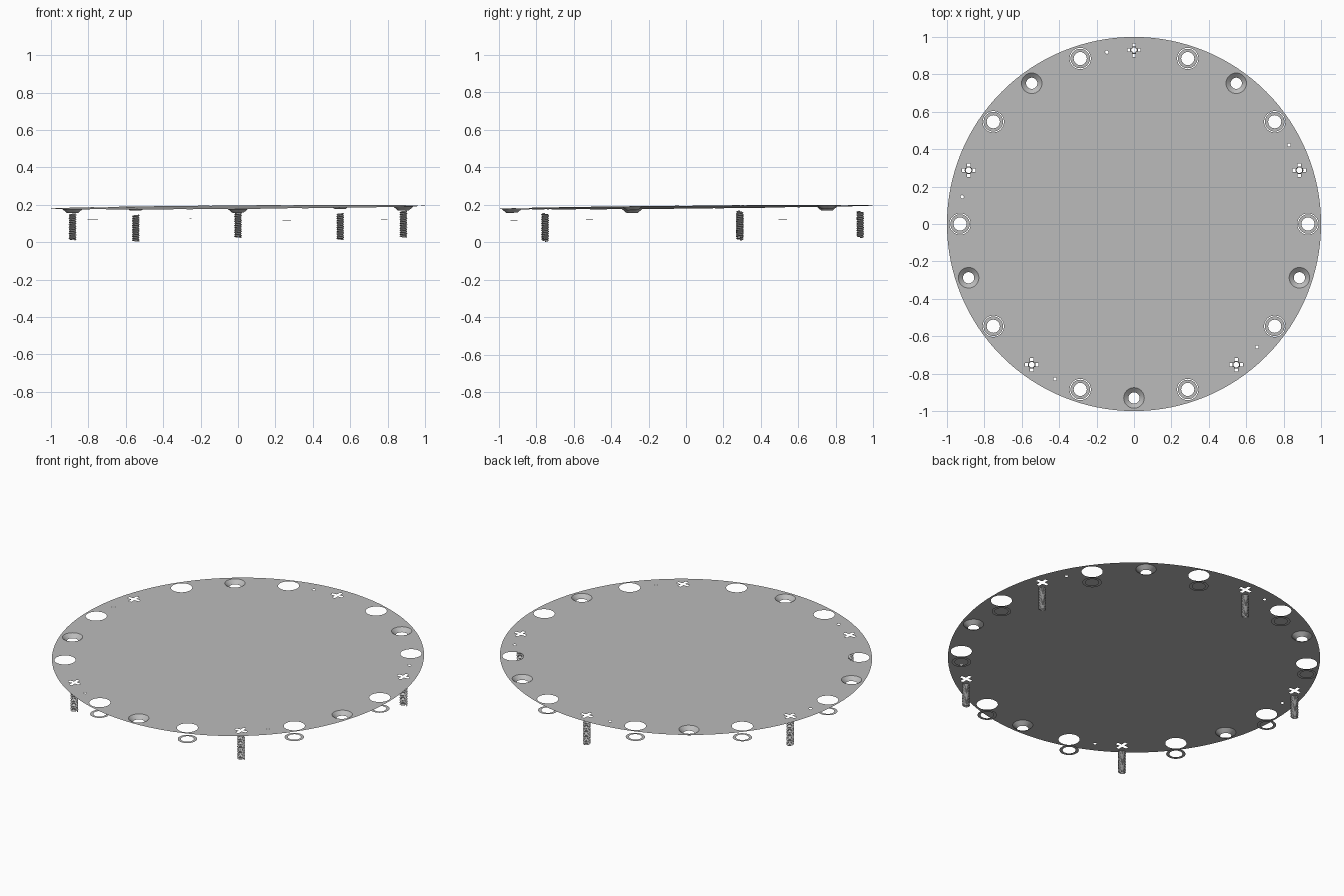
import bpy, bmesh
from math import sin, cos, pi, radians
from mathutils import Matrix, Vector

cube = bpy.data.objects.get("Cube")
if cube:
    bpy.data.objects.remove(cube)

grey = bpy.data.materials.new("plain grey")
grey.use_nodes = True
colour = (0.5, 0.5, 0.5, 1)
grey.diffuse_color = colour
grey.node_tree.nodes["Principled BSDF"].inputs["Base Color"].default_value = colour

# The whole assembly leans slightly about the plate centre
lean = Matrix(((1, 0, 0, 0), (0, 1, 0, 0), (0.008, 0.0095, 1, 0.187), (0, 0, 0, 1)))
RIM = 0.93


def spot(degrees):
    a = radians(degrees)
    return Vector((RIM * cos(a), RIM * sin(a), 0))


def circle(radius, centre=Vector(), sides=32):
    return [centre + Vector((radius * cos(2 * pi * i / sides),
                             radius * sin(2 * pi * i / sides), 0)) for i in range(sides)]


def cross(centre, arm=0.036, half=0.009):
    corner = [(arm, -half), (arm, half), (half, half)]
    points = []
    for k in range(4):
        turn = Matrix.Rotation(k * pi / 2, 3, 'Z')
        points += [centre + turn @ Vector((x, y, 0)) for x, y in corner]
    return points


def finish(bm, name, smooth=False):
    bm.transform(lean)
    mesh = bpy.data.meshes.new(name)
    bm.to_mesh(mesh)
    bm.free()
    mesh.materials.append(grey)
    obj = bpy.data.objects.new(name, mesh)
    bpy.context.collection.objects.link(obj)
    for poly in mesh.polygons:
        poly.use_smooth = smooth
    return obj


def sheet(name, loops):
    """Flat sheet bounded by the first loop, pierced by the others."""
    bm = bmesh.new()
    for loop in loops:
        verts = [bm.verts.new(p) for p in loop]
        for i, v in enumerate(verts):
            bm.edges.new((verts[i - 1], v))
    bmesh.ops.triangle_fill(bm, use_beauty=True, use_dissolve=False,
                            edges=bm.edges[:], normal=(0, 0, 1))
    for face in bm.faces:
        face.normal_update()
        if face.normal.z < 0:
            face.normal_flip()
    return finish(bm, name)


def tube(name, centre, rings, pitch=0.0, sides=32, smooth=True):
    """Open skin through (radius, z) rings; pitch turns it into a helix."""
    bm = bmesh.new()
    rows = []
    for radius, z in rings:
        rows.append([bm.verts.new(centre + Vector((radius * cos(2 * pi * i / sides),
                     radius * sin(2 * pi * i / sides), z + pitch * i / sides)))
                     for i in range(sides + 1)])
    for upper, lower in zip(rows, rows[1:]):
        for i in range(sides):
            bm.faces.new((upper[i], lower[i], lower[i + 1], upper[i + 1]))
    bmesh.ops.remove_doubles(bm, verts=bm.verts[:], dist=0.00001)
    return finish(bm, name, smooth)


screws = [spot(90 + 72 * k) for k in range(5)]
sinks = [spot(126 + 72 * k) for k in range(5)]
ports = [spot(72 + 36 * k) for k in range(10)]
pins = [spot(99 + 72 * k) for k in range(5)]

# Round plate with its ring of holes
holes = [circle(0.043, p) for p in screws]
holes += [circle(0.055, p) for p in sinks]
holes += [circle(0.057, p) for p in ports]
holes += [circle(0.009, p, 12) for p in pins]
sheet("plate", [circle(1, sides=128)] + holes)

# Countersunk collars under the plate
for p in sinks:
    tube("countersink", p, [(0.055, 0), (0.03, -0.021)])

# Loose flat washers below the large holes
for p in ports:
    washer = sheet("washer", [circle(0.052, p), circle(0.035, p)])
    washer.location.z = -0.066

# Screws: cross-slotted heads and hollow threaded shafts
TOP, BOTTOM, TURNS = -0.028, -0.174, 14
pitch = (TOP - BOTTOM) / (TURNS + 1)
for p in screws:
    sheet("screw_head", [circle(0.043, p), cross(p)])
    rings = [(0.021 if i % 2 else 0.015, TOP - pitch - i * pitch / 2)
             for i in range(2 * TURNS + 1)]
    tube("screw_thread", p, rings, pitch, 20, False)
